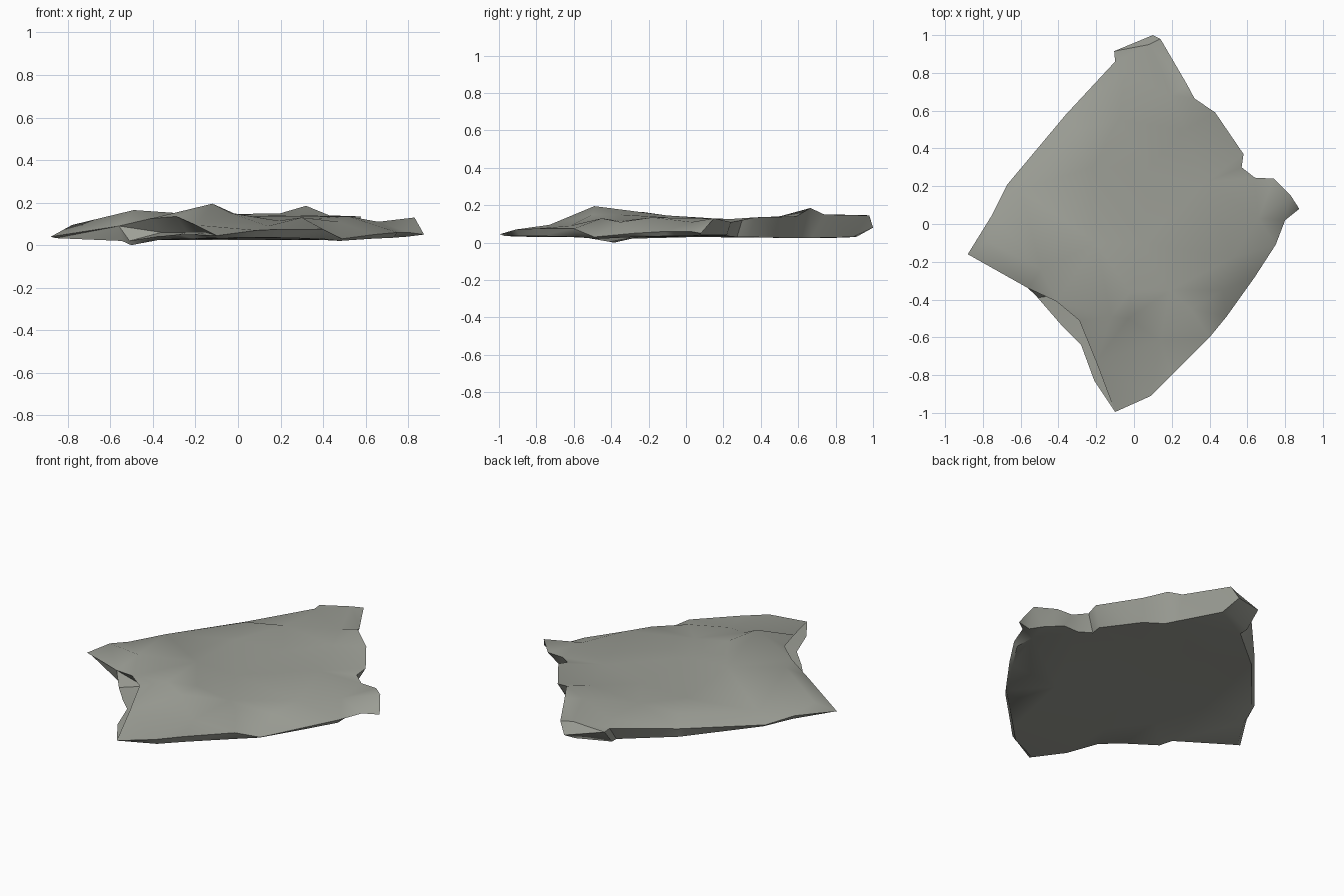
import bpy, bmesh, math
from mathutils import Vector
from mathutils.geometry import delaunay_2d_cdt

# Rim of the slab, clockwise from the back tip: x, y, rim height, underside height
RIM = [
    (0.10, 1.00, .08, .03), (0.14, 0.98, .145, .03), (0.28, 0.74, .15, .025),
    (0.32, 0.665, .185, .025), (0.43, 0.59, .14, .025), (0.58, 0.37, .135, .03),
    (0.57, 0.30, .12, .03), (0.64, 0.245, .11, .035), (0.74, 0.24, .11, .04),
    (0.83, 0.15, .13, .04), (0.875, 0.08, .05, .04), (0.80, 0.02, .06, .035),
    (0.75, -0.11, .06, .035), (0.64, -0.28, .05, .03), (0.49, -0.49, .03, .02),
    (0.40, -0.60, .075, .03), (0.20, -0.80, .075, .035), (0.09, -0.91, .07, .035),
    (-0.10, -0.995, .045, .035), (-0.21, -0.83, .05, .03), (-0.28, -0.64, .05, .03),
    (-0.38, -0.54, .04, .025), (-0.51, -0.39, .02, 0), (-0.56, -0.34, .09, .02),
    (-0.88, -0.16, .04, .033), (-0.75, 0.05, .06, .035), (-0.67, 0.21, .045, .03),
    (-0.36, 0.58, .08, .025), (-0.10, 0.86, .12, .025), (-0.105, 0.915, .12, .03),
]
# Overhanging lip along the front left: x, y, z
LIP = [(-0.41, -0.41, .125), (-0.29, -0.51, .135), (-0.20, -0.73, .095)]
# Bumps and dips inside the top surface: x, y, z
TOP = [
    (-0.78, -0.09, .095), (-0.60, 0.18, .095), (-0.30, 0.50, .125), (-0.05, 0.80, .14),
    (-0.49, -0.24, .165), (-0.12, -0.49, .195), (-0.02, -0.36, .15), (-0.03, -0.50, .15),
    (0.14, -0.62, .09), (0.19, -0.35, .115), (0.30, -0.45, .13), (0.47, -0.35, .11),
    (0.52, -0.18, .135), (0.05, -0.10, .135), (-0.20, -0.10, .145), (-0.22, 0.30, .12),
    (0.08, 0.30, .125), (0.38, 0.22, .125), (0.27, 0.50, .14), (-0.08, 0.55, .145),
    (0.20, 0.68, .15), (0.66, 0.03, .11), (0.08, 0.95, .148),
]
# Points that keep the middle of the underside flat: x, y
LOW = [(-0.36, -0.25), (-0.20, -0.48), (0, 0), (0.2, 0.3), (-0.1, 0.5), (0.3, -0.3), (-0.45, 0.05)]


def underside(x, y, z):
    # underside is drawn in under the rim, most of all at the back
    s = 0.985 if z == 0 else 0.975 if y < 0 or x < -0.15 else 0.91
    return (x * s, y * s, z)


def fill(bm, outline, inner=()):
    # triangulated sheet inside a closed loop of vertices
    verts = list(outline) + list(inner)
    res = delaunay_2d_cdt([v.co.xy for v in verts], [], [list(range(len(outline)))], 1, 1e-5)
    for f in res[2]:
        bm.faces.new([verts[res[3][i][0]] for i in f])


rim = RIM[::-1]
n = len(rim)
bm = bmesh.new()
top = [bm.verts.new(p[:3]) for p in rim]
low = [bm.verts.new(underside(x, y, b)) for x, y, _, b in rim]
lip = [bm.verts.new(p) for p in LIP]
# the apron's back edge lies under the lip
cut = [bm.verts.new((x + .05, y + .04, .06)) for x, y, _ in LIP]
notch = next(i for i, p in enumerate(rim) if p[0] == -0.56)
tip = next(i for i, p in enumerate(rim) if p[1] == -0.995)

# Top surface and the low apron in front of its lip
fill(bm, top[:notch + 1] + lip + top[tip:], [bm.verts.new(p) for p in TOP])
fill(bm, top[notch:tip + 1] + cut[::-1])

# Undercut between lip and apron
a, b = top[notch], top[tip]
bm.faces.new((a, lip[0], cut[0]))
for i in (0, 1):
    bm.faces.new((lip[i], lip[i + 1], cut[i + 1], cut[i]))
bm.faces.new((lip[2], b, cut[2]))

# Broken sides
for i in range(n):
    j = (i + 1) % n
    bm.faces.new((top[j], top[i], low[i], low[j]))

# Underside
fill(bm, low, [bm.verts.new((x, y, .03)) for x, y in LOW])
bmesh.ops.triangulate(bm, faces=[f for f in bm.faces if len(f.verts) > 3])
bmesh.ops.recalc_face_normals(bm, faces=bm.faces[:])

mesh = bpy.data.meshes.new("rock_slab")
bm.to_mesh(mesh)
bm.free()
slab = bpy.data.objects.new("rock_slab", mesh)
bpy.context.collection.objects.link(slab)

stone = bpy.data.materials.new("grey stone")
stone.diffuse_color = (0.34, 0.35, 0.31, 1)
mesh.materials.append(stone)

bpy.context.view_layer.objects.active = slab
slab.select_set(True)
bpy.ops.object.shade_smooth_by_angle(angle=math.radians(45))
